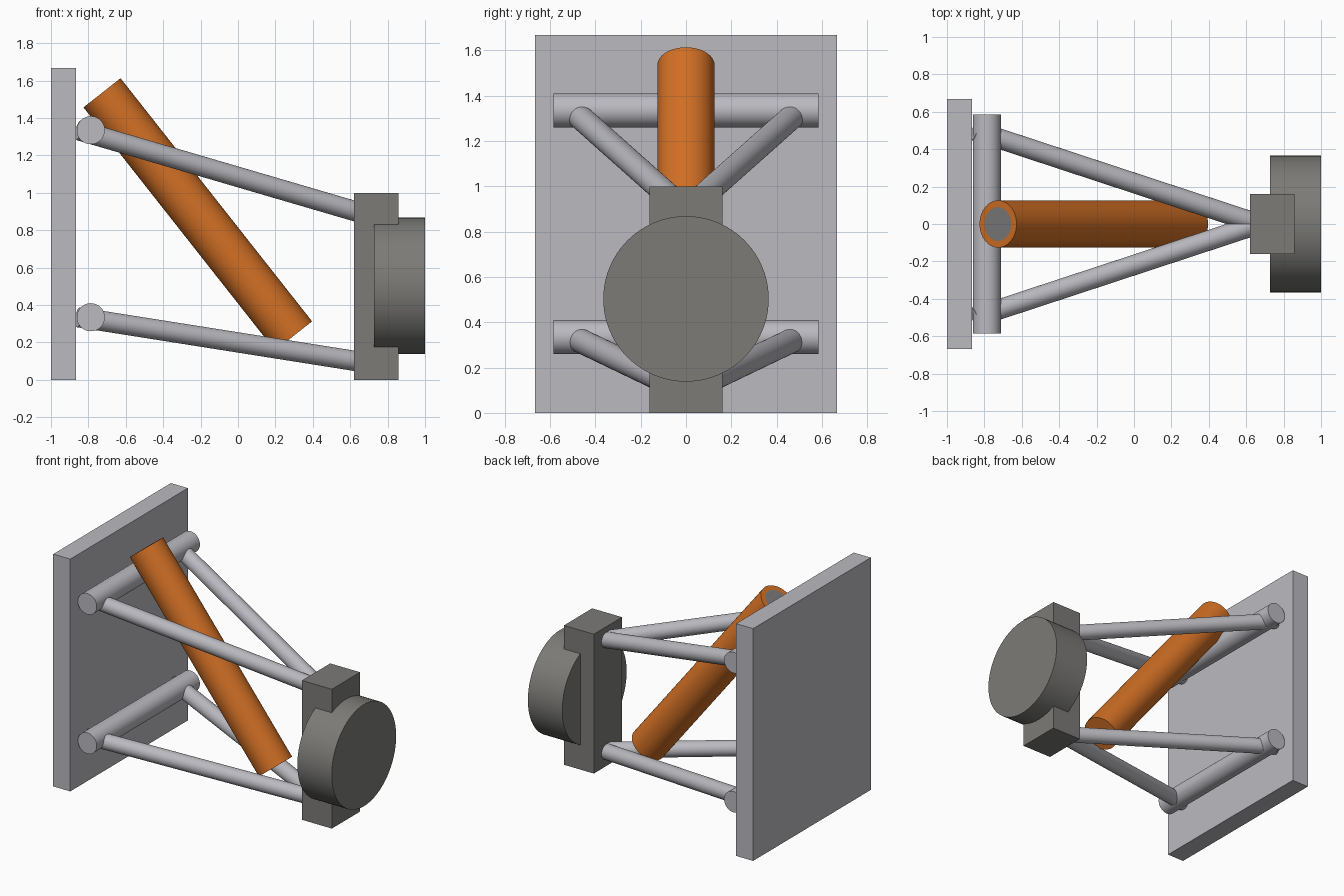
import bpy
import bmesh
import math
from mathutils import Vector

cube = bpy.data.objects.get("Cube")
if cube:
    bpy.data.objects.remove(cube, do_unlink=True)


def material(name, color):
    mat = bpy.data.materials.new(name)
    mat.use_nodes = True
    mat.diffuse_color = (*color, 1)
    mat.node_tree.nodes["Principled BSDF"].inputs["Base Color"].default_value = (*color, 1)
    return mat


light_grey = material("light grey", (0.49, 0.49, 0.53))
dark_grey = material("dark grey", (0.20, 0.197, 0.185))
mid_grey = material("mid grey", (0.2, 0.2, 0.205))
orange = material("orange", (0.64, 0.16, 0.018))


def box(name, low, high, mat):
    low, high = Vector(low), Vector(high)
    bpy.ops.mesh.primitive_cube_add(size=1, location=(low + high) / 2)
    obj = bpy.context.object
    obj.name = name
    obj.scale = high - low
    bpy.ops.object.transform_apply(location=False, rotation=False, scale=True)
    obj.data.materials.append(mat)
    return obj


def rod(name, start, end, radius, mat, sides=64):
    """Smooth cylinder whose local z runs from start to end."""
    start, end = Vector(start), Vector(end)
    axis = end - start
    bpy.ops.mesh.primitive_cylinder_add(
        vertices=sides, radius=radius, depth=axis.length, location=(start + end) / 2,
        rotation=axis.to_track_quat('Z', 'Y').to_euler())
    obj = bpy.context.object
    obj.name = name
    obj.data.materials.append(mat)
    bpy.ops.object.shade_smooth_by_angle(angle=math.radians(30))
    return obj


# Mounting plate
box("mounting_plate", (-1, -0.667, 0), (-0.865, 0.667, 1.667), light_grey)

# Pivot bars and the two arms of each wishbone
for level, pivot_z, hub_z in (("upper", 1.335, 0.89), ("lower", 0.335, 0.095)):
    rod(level + "_pivot_bar", (-0.787, -0.585, pivot_z), (-0.787, 0.585, pivot_z),
        0.075, light_grey)
    for side, sign in (("left", -1), ("right", 1)):
        rod(f"{level}_arm_{'front' if sign < 0 else 'back'}",
            (-0.853, sign * 0.5, pivot_z), (0.667, 0, hub_z), 0.054, light_grey)

# Upright and wheel hub
box("upright", (0.62, -0.16, 0), (0.857, 0.16, 1), dark_grey)
rod("wheel_hub", (0.727, 0, 0.503), (1, 0, 0.503), 0.365, dark_grey, 96)

# Damper tube with a grey disc set into its upper end
damper = rod("damper_tube", (0.297, 0, 0.235), (-0.727, 0, 1.535), 0.126, orange)
damper.data.materials.append(mid_grey)
bm = bmesh.new()
bm.from_mesh(damper.data)
cap = [f for f in bm.faces if f.normal.z > 0.9]
bmesh.ops.inset_region(bm, faces=cap, thickness=0.036)
for face in cap:
    face.material_index = 1
bm.to_mesh(damper.data)
bm.free()
